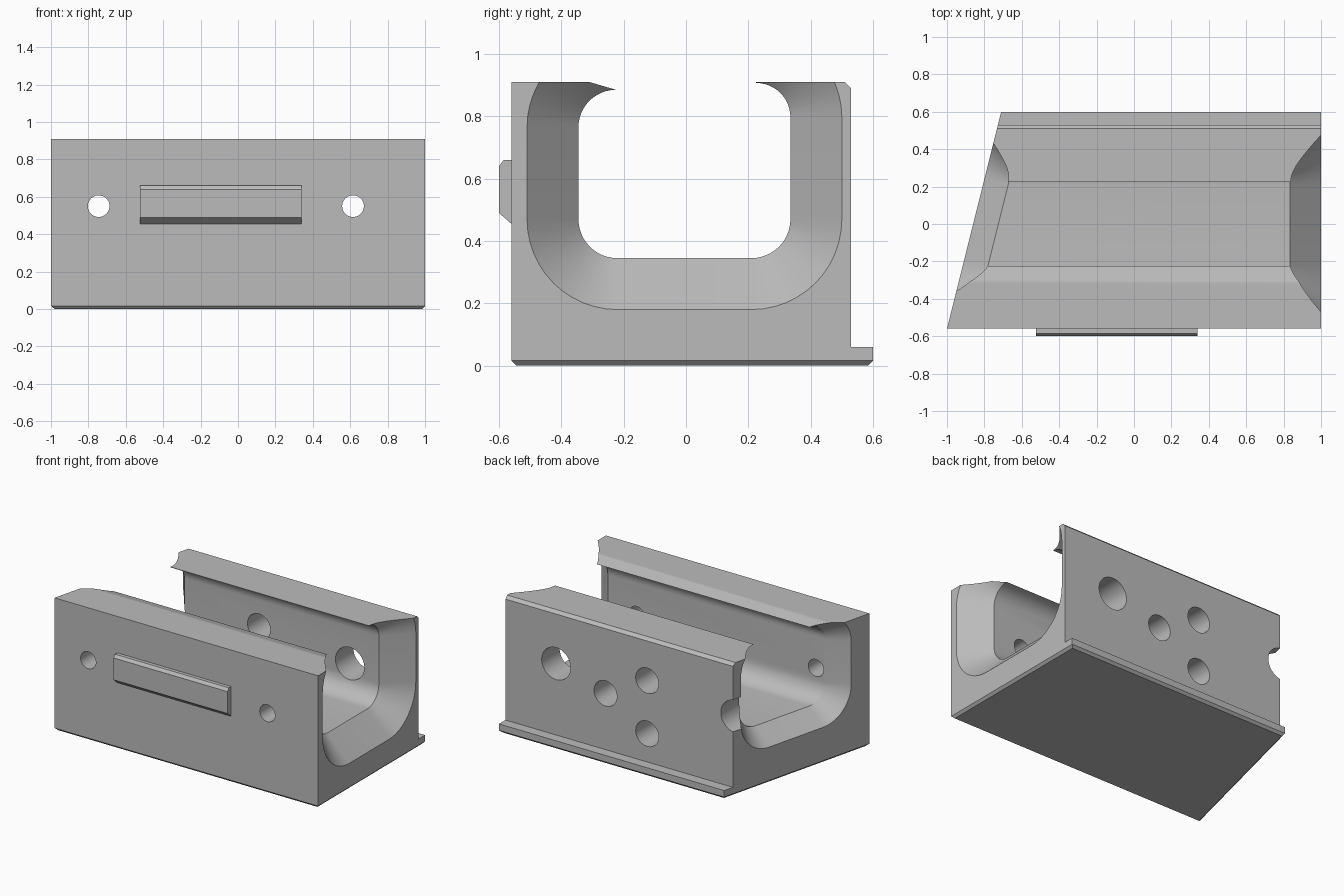
import bpy, bmesh
from math import sin, cos, radians, pi
from mathutils import Matrix, Vector

cube = bpy.data.objects.get("Cube")
if cube:
    bpy.data.objects.remove(cube, do_unlink=True)

grey = bpy.data.materials.new("plain grey")
grey.use_nodes = True
colour = (0.5, 0.5, 0.5, 1)
grey.diffuse_color = colour
grey.node_tree.nodes["Principled BSDF"].inputs["Base Color"].default_value = colour


def finish(name, bm):
    bmesh.ops.recalc_face_normals(bm, faces=bm.faces)
    mesh = bpy.data.meshes.new(name)
    bm.to_mesh(mesh)
    bm.free()
    obj = bpy.data.objects.new(name, mesh)
    bpy.context.collection.objects.link(obj)
    mesh.materials.append(grey)
    return obj


def loft(rings):
    """Closed solid through matching rings of points."""
    bm = bmesh.new()
    loops = [[bm.verts.new(p) for p in ring] for ring in rings]
    n = len(loops[0])
    for a, b in zip(loops, loops[1:]):
        for i in range(n):
            j = (i + 1) % n
            bm.faces.new((a[i], a[j], b[j], b[i]))
    bm.faces.new(loops[0])
    bm.faces.new(loops[-1])
    return bm


def extrude(profile, x0, x1):
    return loft([[(x, y, z) for y, z in profile] for x in (x0, x1)])


def slant(y):
    return -1 + 0.25 * (y + 0.56)


def cut(target, cutter):
    cutter.hide_render = True
    mod = target.modifiers.new("cut", "BOOLEAN")
    mod.operation = "DIFFERENCE"
    mod.solver = "EXACT"
    mod.object = cutter
    bpy.ops.object.select_all(action="DESELECT")
    bpy.context.view_layer.objects.active = target
    target.select_set(True)
    bpy.ops.object.modifier_apply(modifier=mod.name)
    bpy.data.objects.remove(cutter, do_unlink=True)


# Body block with a rear foot and one slanted end
outline = [(-0.56, 0), (0.6, 0), (0.6, 0.06), (0.53, 0.06),
           (0.53, 0.89), (0.51, 0.91), (-0.56, 0.91)]
bm = loft([[(1, y, z) for y, z in outline],
           [(slant(y), y, z) for y, z in outline]])
bottom = [e for e in bm.edges if all(v.co.z < 0.001 for v in e.verts)]
bmesh.ops.recalc_face_normals(bm, faces=bm.faces)
bmesh.ops.bevel(bm, geom=bottom, offset=0.016, segments=1, affect="EDGES")
body = finish("channel_body", bm)

# Rounded channel, flared at both ends: corner centre y, z, radius, start angle
corners = [(0.225, 0.797, 0.11, 0), (-0.225, 0.765, 0.12, 90),
           (-0.22, 0.47, 0.125, 180), (0.21, 0.47, 0.125, 270)]


def section(grow, shift=0):
    points = []
    for cy, cz, r, start in corners:
        for i in range(13):
            a = radians(start + 7.5 * i)
            points.append((cy + shift + (r + grow) * cos(a), cz + (r + grow) * sin(a)))
    return points


def square_ring(t):
    return [(0.835 + 0.165 * t, y, z) for y, z in section(0.165 * t)]


def slanted_ring(t):
    return [(slant(y) + 0.135 * (1 - t), y, z) for y, z in section(0.1 * t, 0.03 * t)]


cut(body, finish("channel_cutter", loft(
    [square_ring(1.2), square_ring(0), slanted_ring(0), slanted_ring(1.2)])))

# Open top with a sloped front lip
slot = [(-0.225, 0.7), (0.225, 0.7), (0.225, 1.2), (-0.48, 1.2),
        (-0.48, 0.96), (-0.225, 0.885)]
cut(body, finish("slot_cutter", extrude(slot, -1.3, 1.3)))

# Drilled holes: x, z, radius, start y, end y
holes = [(x, 0.55, r, y0, y1) for x in (-0.745, 0.615)
         for r, y0, y1 in ((0.058, -0.7, -0.1), (0.11, 0.1, 0.7))]
holes += [(0.24, 0.446, 0.087, 0.1, 0.7), (-0.076, 0.618, 0.087, 0.1, 0.7),
          (-0.076, 0.254, 0.087, 0.25, 0.7)]
for x, z, r, y0, y1 in holes:
    bm = bmesh.new()
    place = Matrix.Translation(Vector((x, (y0 + y1) / 2, z))) @ Matrix.Rotation(pi / 2, 4, "X")
    bmesh.ops.create_cone(bm, cap_ends=True, segments=40, radius1=r, radius2=r,
                          depth=y1 - y0, matrix=place)
    cut(body, finish("hole_cutter", bm))

# Raised bar on the front
bar = [(-0.55, 0.455), (-0.56, 0.455), (-0.6, 0.49), (-0.6, 0.64),
       (-0.585, 0.66), (-0.55, 0.66)]
front_bar = finish("front_bar", extrude(bar, -0.525, 0.34))

for obj in (body, front_bar):
    bpy.ops.object.select_all(action="DESELECT")
    obj.select_set(True)
    bpy.context.view_layer.objects.active = obj
    bpy.ops.object.shade_smooth_by_angle(angle=radians(25))
